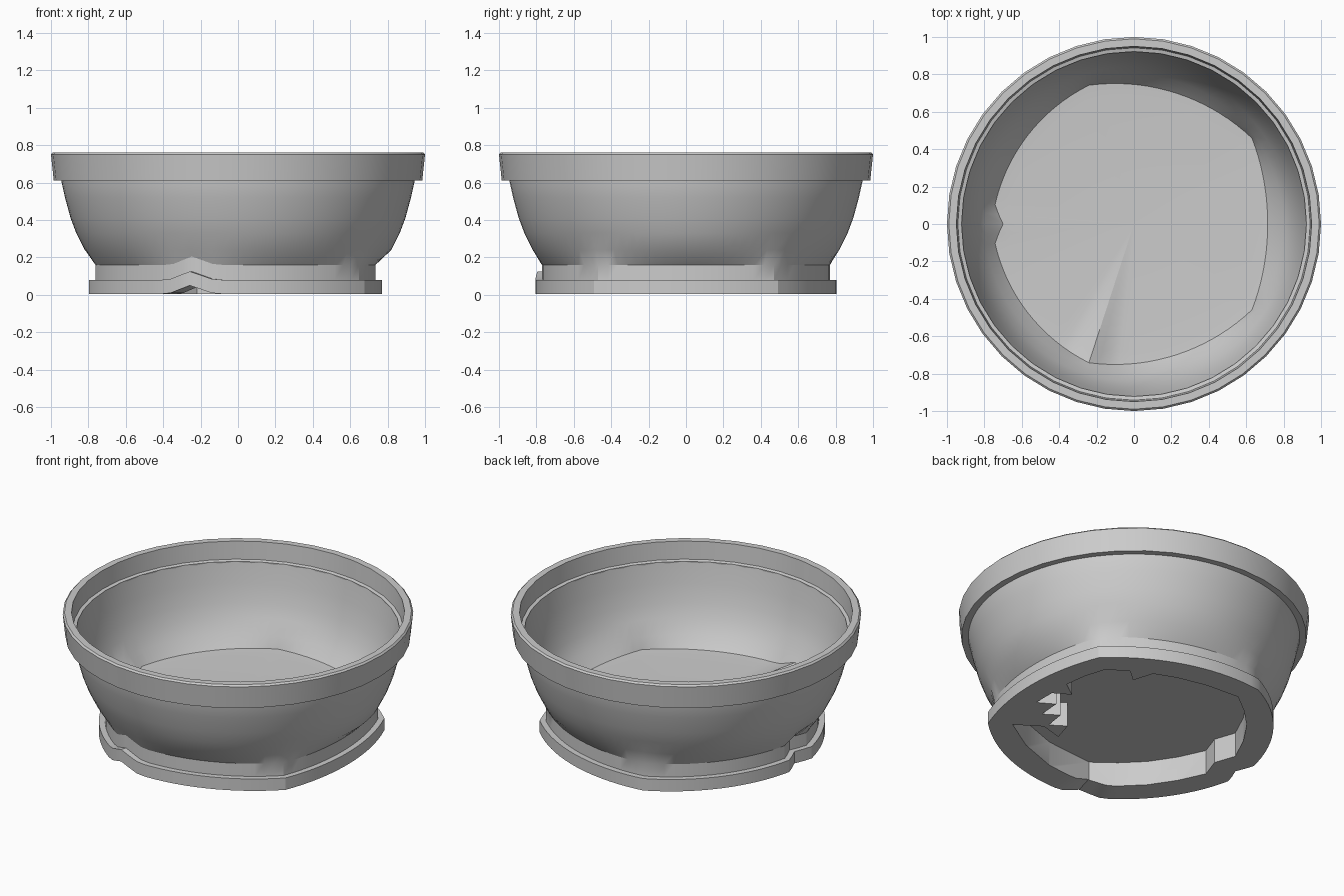
import bpy, bmesh, math

if "Cube" in bpy.data.objects:
    bpy.data.objects.remove(bpy.data.objects["Cube"])

N = 90  # samples around the body, every 4 degrees


def foot_radius(deg):
    """Lobed foot outline: corners joined by shallow arcs, mirrored front/back."""
    a = abs((deg + 180) % 360 - 180)
    if a <= 36:
        t = (a + 36) / 72
        return 0.78 - 0.065 * 4 * t * (1 - t)
    if a <= 108:
        t = (a - 36) / 72
        return 0.78 - 0.045 * 4 * t * (1 - t)
    if a <= 172:
        t = (a - 108) / 64
        return 0.78 - 0.03 * t - 0.025 * 4 * t * (1 - t)
    return 0.75 - 0.05 * (a - 172) / 8


def lift(deg):
    """Small raised notch at the front left corner."""
    return 0.045 * max(0, 1 - abs(deg - 252) / 9)


def circle(r, z):
    return [(r * math.cos(math.radians(d)), r * math.sin(math.radians(d)), z)
            for d in range(0, 360, 360 // N)]


def foot(offset, z):
    pts = []
    for d in range(0, 360, 360 // N):
        r = foot_radius(d) + offset
        a = math.radians(d)
        pts.append((r * math.cos(a), r * math.sin(a), z + lift(d)))
    return pts


def loft(name, rings, caps=None, closed=False):
    bm = bmesh.new()
    loops = [[bm.verts.new(p) for p in ring] for ring in rings]
    n = len(rings[0])
    pairs = list(zip(loops, loops[1:]))
    if closed:
        pairs.append((loops[-1], loops[0]))
    for a, b in pairs:
        for i in range(n):
            j = (i + 1) % n
            bm.faces.new((a[i], a[j], b[j], b[i]))
    if caps:
        for loop, z in ((loops[0], caps[0]), (loops[-1], caps[1])):
            c = bm.verts.new((0, 0, z))
            for i in range(n):
                bm.faces.new((loop[i], loop[(i + 1) % n], c))
    bmesh.ops.recalc_face_normals(bm, faces=bm.faces)
    mesh = bpy.data.meshes.new(name)
    bm.to_mesh(mesh)
    bm.free()
    ob = bpy.data.objects.new(name, mesh)
    bpy.context.collection.objects.link(ob)
    return ob


def activate(ob):
    bpy.ops.object.select_all(action='DESELECT')
    ob.select_set(True)
    bpy.context.view_layer.objects.active = ob


# Bowl with stepped foot: up the outside, down the inside
outer = [(0.82, 0.24), (0.865, 0.33), (0.895, 0.41), (0.925, 0.52), (0.945, 0.61), (0.945, 0.64)]
inner = [(0.922, 0.645), (0.90, 0.52), (0.872, 0.41), (0.842, 0.33), (0.797, 0.245)]
rings = [foot(0.055, 0.005), foot(0.055, 0.08), foot(0.02, 0.08), foot(0.02, 0.16)]
rings += [circle(r, z) for r, z in outer + inner]
rings += [foot(0.0, 0.175), foot(-0.07, 0.17)]
bowl = loft("bowl_and_foot", rings, caps=(0.005, 0.17))

# Recess under the foot, with a jagged right side
outline = [(-0.60, 0), (-0.645, 0.13), (-0.57, 0.29), (-0.47, 0.44), (-0.35, 0.56), (-0.22, 0.66),
           (0.0, 0.645), (0.18, 0.605), (0.32, 0.55), (0.36, 0.42), (0.44, 0.49), (0.56, 0.41),
           (0.60, 0.28), (0.62, 0.14), (0.52, 0.07), (0.62, 0.01), (0.62, -0.13), (0.52, -0.07),
           (0.51, -0.21), (0.42, -0.15), (0.40, -0.28), (0.31, -0.22), (0.27, -0.35),
           (0.41, -0.31), (0.56, -0.41), (0.35, -0.54), (0.10, -0.63), (-0.22, -0.66),
           (-0.35, -0.56), (-0.47, -0.44), (-0.57, -0.29), (-0.645, -0.13)]
bm = bmesh.new()
face = bm.faces.new([bm.verts.new((x, y, -0.1)) for x, y in outline])
top = bmesh.ops.extrude_face_region(bm, geom=[face])
for v in top["geom"]:
    if isinstance(v, bmesh.types.BMVert):
        v.co.z = 0.158
bmesh.ops.recalc_face_normals(bm, faces=bm.faces)
mesh = bpy.data.meshes.new("recess_cutter")
bm.to_mesh(mesh)
bm.free()
cutter = bpy.data.objects.new("recess_cutter", mesh)
bpy.context.collection.objects.link(cutter)
cutter.hide_render = True

mod = bowl.modifiers.new("recess", 'BOOLEAN')
mod.operation = 'DIFFERENCE'
mod.solver = 'EXACT'
mod.object = cutter
activate(bowl)
bpy.ops.object.modifier_apply(modifier=mod.name)
bpy.data.objects.remove(cutter)

# Rim band
S = 40
profile = [(0.925, 0.61), (0.985, 0.61), (1.0, 0.75), (0.99, 0.76),
           (0.95, 0.76), (0.942, 0.65), (0.922, 0.645)]
rim = loft("rim", [[(r * math.cos(2 * math.pi * i / S), r * math.sin(2 * math.pi * i / S), z)
                    for i in range(S)] for r, z in profile], closed=True)

for ob in (bowl, rim):
    activate(ob)
    bpy.ops.object.shade_smooth_by_angle(angle=math.radians(25))
